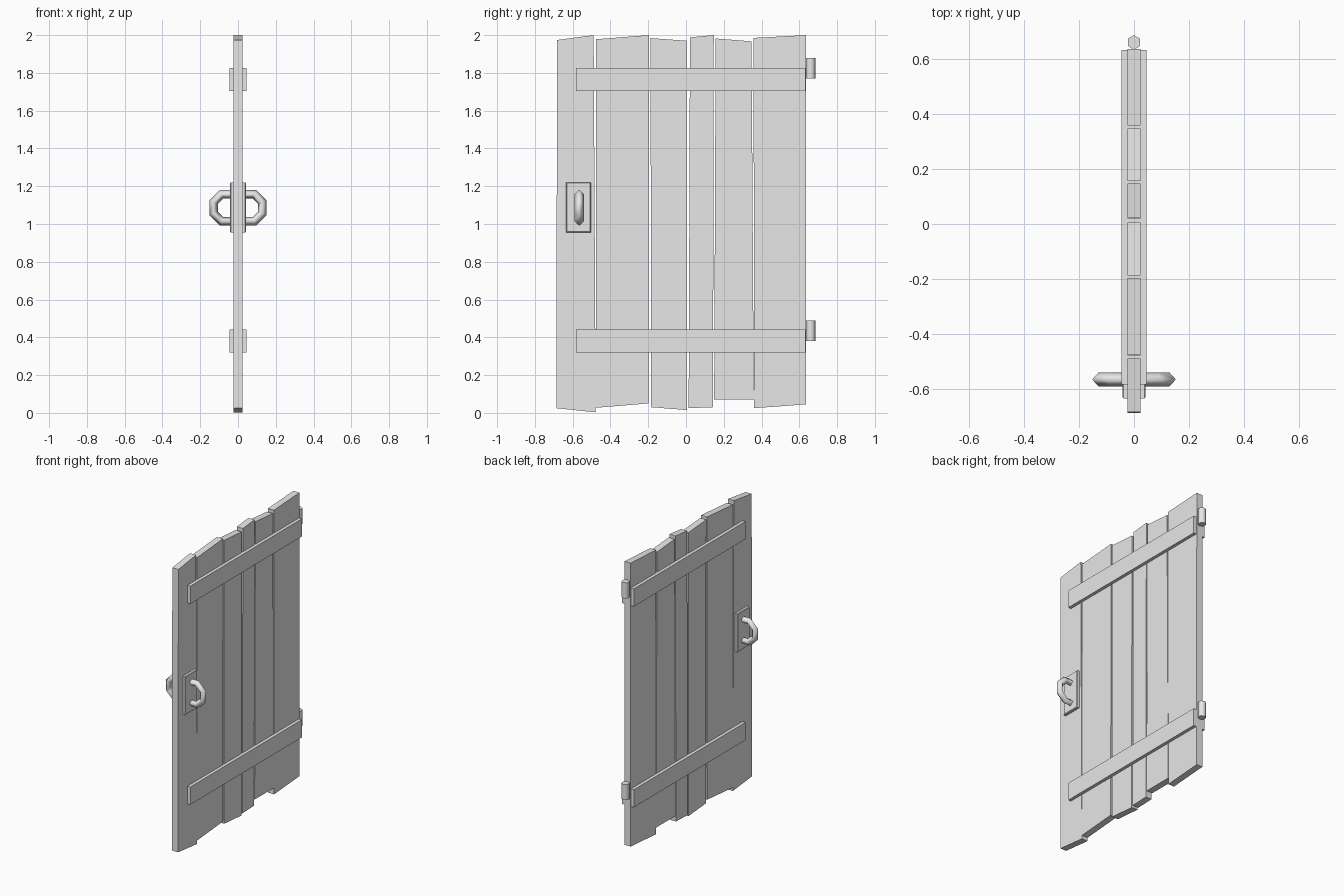
import bpy, bmesh
from math import cos, sin, radians

if "Cube" in bpy.data.objects:
    bpy.data.objects.remove(bpy.data.objects["Cube"], do_unlink=True)

GREY = (0.8, 0.8, 0.8, 1)
mat = bpy.data.materials.new("plain_grey")
mat.use_nodes = True
mat.diffuse_color = GREY
mat.node_tree.nodes["Principled BSDF"].inputs["Base Color"].default_value = GREY


def finish(name, bm):
    bmesh.ops.recalc_face_normals(bm, faces=bm.faces)
    mesh = bpy.data.meshes.new(name)
    bm.to_mesh(mesh)
    bm.free()
    mesh.materials.append(mat)
    obj = bpy.data.objects.new(name, mesh)
    bpy.context.collection.objects.link(obj)
    return obj


def slab(name, outline, half):
    """Extrude a (y, z) outline symmetrically through the door thickness."""
    bm = bmesh.new()
    face = bm.faces.new([bm.verts.new((-half, y, z)) for y, z in outline])
    new = bmesh.ops.extrude_face_region(bm, geom=[face])["geom"]
    verts = [v for v in new if isinstance(v, bmesh.types.BMVert)]
    bmesh.ops.translate(bm, verts=verts, vec=(2 * half, 0, 0))
    return finish(name, bm)


def rect(y0, y1, z0, z1):
    return [(y0, z0), (y1, z0), (y1, z1), (y0, z1)]


# Rough planks: bottom left, bottom right, top right, top left corners
planks = [
    [(-0.686, 0.025), (-0.478, 0.003), (-0.489, 2.0), (-0.683, 1.974)],
    [(-0.478, 0.027), (-0.199, 0.05), (-0.196, 2.0), (-0.477, 1.978)],
    [(-0.184, 0.03), (0.005, 0.015), (0.006, 1.97), (-0.188, 1.984)],
    [(0.014, 0.025), (0.143, 0.03), (0.147, 2.0), (0.021, 1.988)],
    [(0.149, 0.07), (0.359, 0.07), (0.347, 1.967), (0.157, 1.982)],
    [(0.360, 0.025), (0.635, 0.045), (0.636, 2.0), (0.358, 1.985)],
]
for i, outline in enumerate(planks):
    slab(f"plank_{i + 1}", outline, 0.023)

# Cross straps and hinge barrels, lower and upper
for level, strap_z, hinge_z in (("lower", 0.32, 0.38), ("upper", 1.705, 1.77)):
    slab(f"{level}_strap", rect(-0.583, 0.632, strap_z, strap_z + 0.122), 0.045)
    bm = bmesh.new()
    ring = [bm.verts.new((0.026 * sin(radians(60 * k)),
                          0.660 + 0.026 * cos(radians(60 * k)), hinge_z)) for k in range(6)]
    base = bm.faces.new(ring)
    new = bmesh.ops.extrude_face_region(bm, geom=[base])["geom"]
    bmesh.ops.translate(bm, verts=[v for v in new if isinstance(v, bmesh.types.BMVert)],
                        vec=(0, 0, 0.108))
    for f in bm.faces:
        f.smooth = len(f.verts) == 4
    finish(f"{level}_hinge", bm)

# Handle plates, slightly tapered outward on each side
for side, s in (("left", 1), ("right", -1)):
    bm = bmesh.new()
    loops = []
    for x, inset in ((0.02, 0), (0.038, 0), (0.042, 0.004)):
        loops.append([bm.verts.new((s * x, y, z)) for y, z in
                      rect(-0.634 + inset, -0.503 - inset, 0.955 + inset, 1.22 - inset)])
    for a, b in zip(loops, loops[1:]):
        for k in range(4):
            bm.faces.new((a[k], a[(k + 1) % 4], b[(k + 1) % 4], b[k]))
    bm.faces.new(loops[0])
    bm.faces.new(loops[-1])
    finish(f"{side}_handle_plate", bm)

# Stretched octagonal ring handle with a diamond section
bm = bmesh.new()
loops = []
for k in range(8):
    a = radians(22.5 + 45 * k)
    shift = 0.057 if cos(a) > 0 else -0.057
    loop = []
    for dr, dy in ((0.0225, 0), (0, 0.025), (-0.0225, 0), (0, -0.025)):
        r = (0.0725 + dr) / cos(radians(22.5))
        loop.append(bm.verts.new((shift + r * cos(a), -0.565 + dy, 1.086 + r * sin(a))))
    loops.append(loop)
for i in range(8):
    a, b = loops[i], loops[(i + 1) % 8]
    for k in range(4):
        f = bm.faces.new((a[k], a[(k + 1) % 4], b[(k + 1) % 4], b[k]))
        f.smooth = True
finish("ring_handle", bm)
